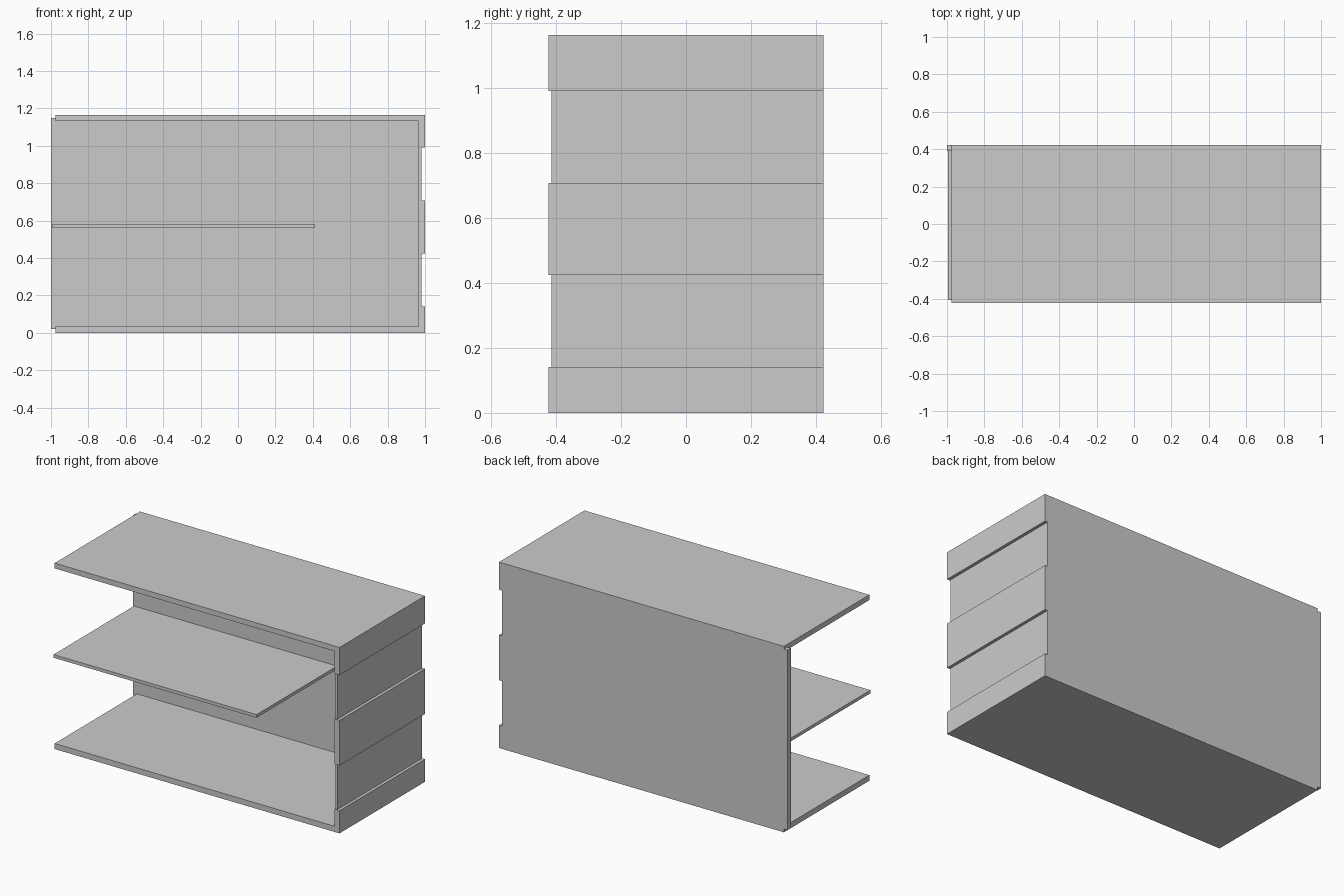
import bpy

if "Cube" in bpy.data.objects:
    bpy.data.objects.remove(bpy.data.objects["Cube"])


def box(name, x, y, z):
    """Box spanning the given (min, max) ranges."""
    bpy.ops.mesh.primitive_cube_add(
        size=1, location=[(a + b) / 2 for a, b in (x, y, z)])
    ob = bpy.context.object
    ob.name = name
    ob.scale = [b - a for a, b in (x, y, z)]
    bpy.ops.object.transform_apply(location=False, rotation=False, scale=True)
    return ob


H = 1.165           # overall height
D = (-0.423, 0.423) # overall depth

# C-shaped frame (top, floor and the two short returns), extruded in depth
profile = [(-0.975, 0), (1, 0), (1, 0.142), (0.965, 0.142), (0.965, 0.035), (-0.975, 0.035)]
top = [(-0.975, H), (1, H), (1, 0.992), (0.965, 0.992), (0.965, 1.132), (-0.975, 1.132)]
for name, pts in (("bottom_panel", profile), ("top_panel", top[::-1])):
    n = len(pts)
    verts = [(x, y, z) for y in D for x, z in pts]
    faces = [list(range(n)), list(range(2 * n - 1, n - 1, -1))]
    faces += [[i, i + n, (i + 1) % n + n, (i + 1) % n] for i in range(n)]
    mesh = bpy.data.meshes.new(name)
    mesh.from_pydata(verts, [], faces)
    bpy.context.collection.objects.link(bpy.data.objects.new(name, mesh))

# Middle band of the side
box("side_band", (0.965, 1), D, (0.425, 0.708))

# Recessed side panels between the bands
for i, z in enumerate([(0.142, 0.425), (0.708, 0.992)]):
    box(f"side_recess_{i + 1}", (0.965, 0.981), (-0.415, 0.414), z)

# Back panel, sticking out a little at the open end
box("back_panel", (-1, 0.981), (0.391, 0.423), (0.02, 1.148))

# Partial-width shelf
box("shelf", (-0.995, 0.412), (-0.405, 0.40), (0.56, 0.58))
